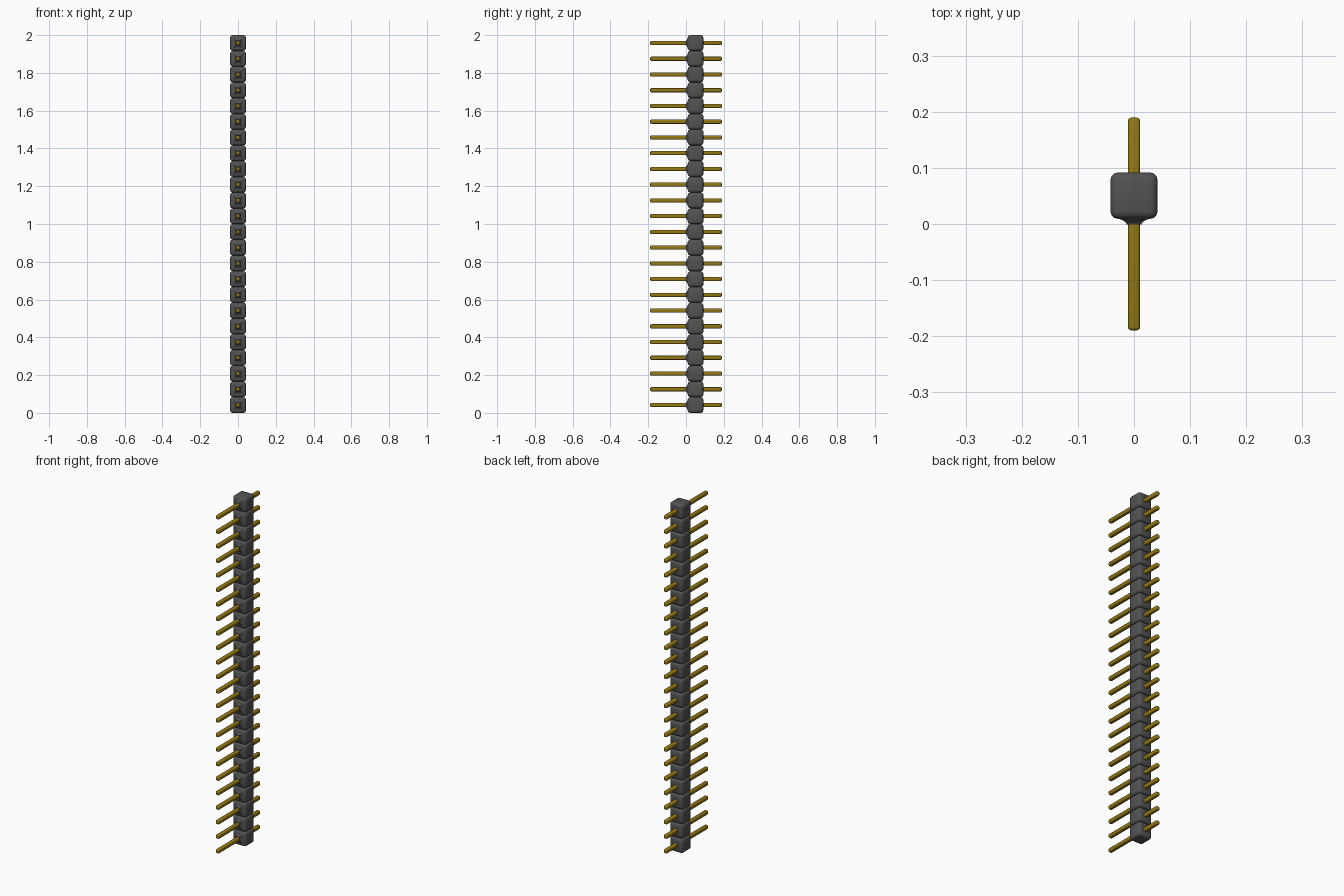
import bpy, bmesh
from mathutils import Matrix, Vector

if "Cube" in bpy.data.objects:
    bpy.data.objects.remove(bpy.data.objects["Cube"])

COUNT = 24
PITCH = 2 / COUNT


def material(name, rgb, rough):
    m = bpy.data.materials.new(name)
    m.use_nodes = True
    m.diffuse_color = (*rgb, 1)
    bsdf = m.node_tree.nodes["Principled BSDF"]
    bsdf.inputs["Base Color"].default_value = (*rgb, 1)
    bsdf.inputs["Roughness"].default_value = rough
    return m


plastic = material("dark grey plastic", (0.085, 0.085, 0.085), 0.6)
gold = material("gold", (0.29, 0.19, 0.008), 0.4)


def finish(bm, name, mat):
    """Turn a mesh for the lowest pin into a smooth object repeated up the strip."""
    bmesh.ops.recalc_face_normals(bm, faces=bm.faces)
    me = bpy.data.meshes.new(name)
    bm.to_mesh(me)
    bm.free()
    me.materials.append(mat)
    ob = bpy.data.objects.new(name, me)
    bpy.context.collection.objects.link(ob)
    ob.location.z = PITCH / 2
    bpy.ops.object.select_all(action='DESELECT')
    ob.select_set(True)
    bpy.context.view_layer.objects.active = ob
    bpy.ops.object.shade_smooth_by_angle()
    arr = ob.modifiers.new("repeat", 'ARRAY')
    arr.count = COUNT
    arr.use_relative_offset = False
    arr.use_constant_offset = True
    arr.constant_offset_displace = (0, 0, PITCH)
    return ob


def rounded_box(name, size, y, radius, mat):
    bm = bmesh.new()
    bmesh.ops.create_cube(bm, size=1, matrix=Matrix.Translation((0, y, 0)) @ Matrix.Diagonal((*size, 1)))
    bmesh.ops.bevel(bm, geom=bm.edges[:], offset=radius, segments=3, profile=0.5, affect='EDGES')
    return finish(bm, name, mat)


# Rounded plastic housings, one per pin
rounded_box("housing_block", (0.084, 0.083, PITCH), 0.0505, 0.014, plastic)

# Long square pins running through the housings
rounded_box("pin", (0.022, 0.379, 0.022), 0, 0.006, gold)

# Flared square collar where each pin enters the front of its housing
bm = bmesh.new()
rings = []
for y, h in ((0.014, 0.028), (0.009, 0.026), (0.006, 0.019), (0.003, 0.015), (-0.001, 0.013)):
    rings.append([bm.verts.new(Vector((sx * h, y, sz * h)))
                  for sx, sz in ((-1, -1), (1, -1), (1, 1), (-1, 1))])
for a, b in zip(rings, rings[1:]):
    for i in range(4):
        j = (i + 1) % 4
        bm.faces.new((a[i], a[j], b[j], b[i]))
bm.faces.new(rings[0])
bm.faces.new(rings[-1])
finish(bm, "pin_collar", plastic)
